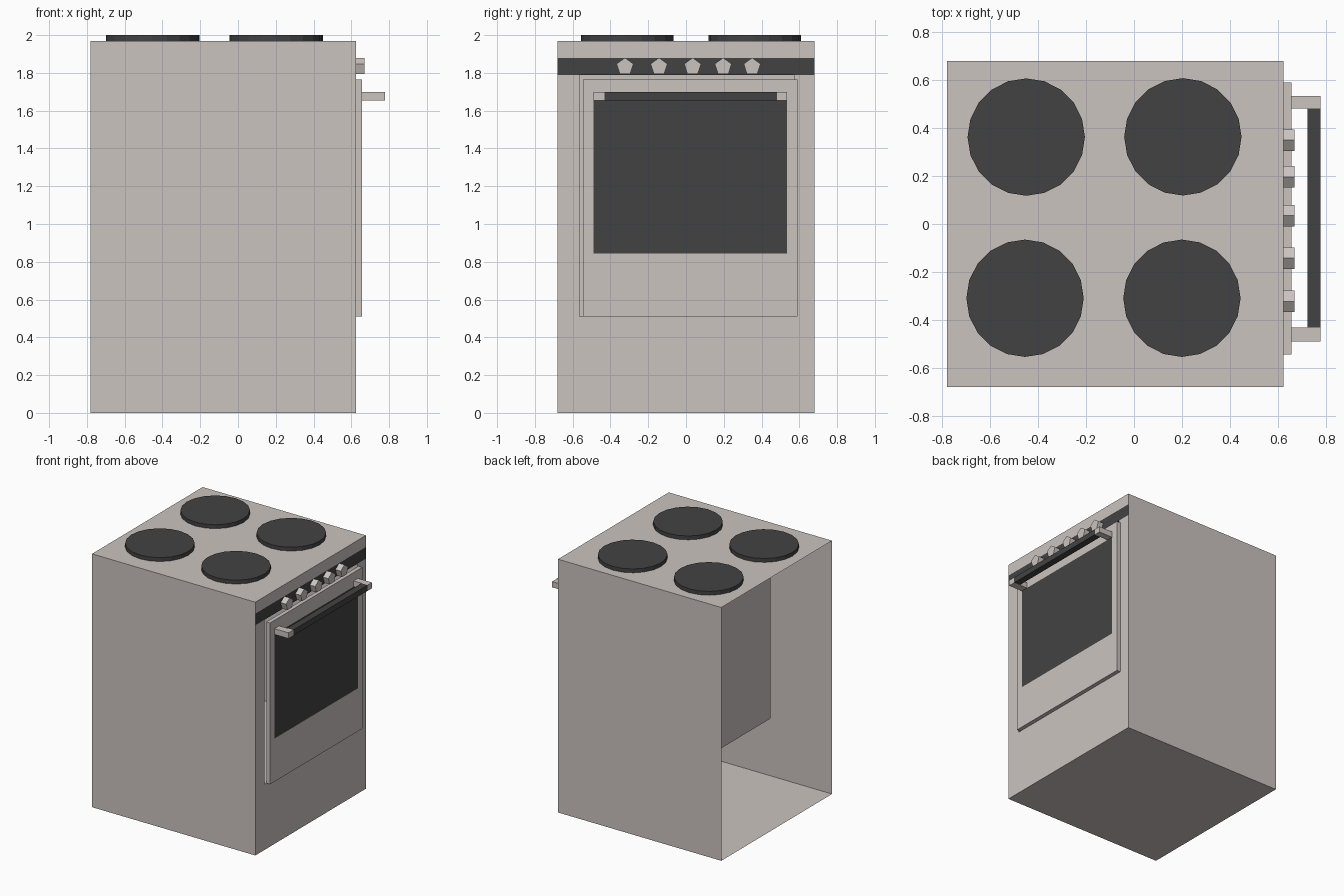
import bpy, bmesh, math
from mathutils import Matrix, Vector

if "Cube" in bpy.data.objects:
    bpy.data.objects.remove(bpy.data.objects["Cube"])


def material(name, rgb):
    m = bpy.data.materials.new(name)
    m.diffuse_color = (*rgb, 1)
    m.use_nodes = True
    m.node_tree.nodes["Principled BSDF"].inputs["Base Color"].default_value = m.diffuse_color
    return m


ENAMEL = material("enamel", (0.60, 0.55, 0.53))
DARK = material("dark_glass", (0.055, 0.055, 0.055))


def finish(bm, name, mats):
    me = bpy.data.meshes.new(name)
    bm.to_mesh(me)
    bm.free()
    for m in mats:
        me.materials.append(m)
    ob = bpy.data.objects.new(name, me)
    bpy.context.collection.objects.link(ob)
    return ob


def box_mesh(lo, hi):
    bm = bmesh.new()
    lo, hi = Vector(lo), Vector(hi)
    bmesh.ops.create_cube(bm, size=1, matrix=Matrix.Translation((lo + hi) / 2)
                          @ Matrix.Diagonal((*(hi - lo), 1)))
    return bm


def box(name, lo, hi, mat):
    return finish(box_mesh(lo, hi), name, [mat])


def cut(bm, ys, zs):
    for axis, values in (((0, 1, 0), ys), ((0, 0, 1), zs)):
        for v in values:
            bmesh.ops.bisect_plane(bm, geom=bm.verts[:] + bm.edges[:] + bm.faces[:],
                                   plane_co=Vector(axis) * v, plane_no=axis)


def front_faces(bm, y0, y1, z0, z1):
    bm.normal_update()
    out = []
    for f in bm.faces:
        c = f.calc_center_median()
        if f.normal.x > 0.9 and y0 < c.y < y1 and z0 < c.z < z1:
            out.append(f)
    return out


def tidy(bm):
    bmesh.ops.dissolve_limit(bm, angle_limit=0.02, verts=bm.verts[:],
                             edges=bm.edges[:], delimit={'MATERIAL'})


def prism(name, sides, radius, depth, matrix, mat):
    bm = bmesh.new()
    bmesh.ops.create_cone(bm, cap_ends=True, segments=sides, radius1=radius,
                          radius2=radius, depth=depth, matrix=matrix)
    return finish(bm, name, [mat])


# Body: open at the back, dark control band, oven cavity pushed in from the front
bm = box_mesh((-0.78, -0.68, 0), (0.625, 0.68, 1.97))
bm.normal_update()
bmesh.ops.delete(bm, geom=[f for f in bm.faces if f.normal.x < -0.9], context='FACES_ONLY')
cut(bm, (-0.565, 0.575), (0.51, 1.79, 1.88))
for f in front_faces(bm, -1, 1, 1.79, 1.88):
    f.material_index = 1
opening = front_faces(bm, -0.565, 0.575, 0.51, 1.79)
cavity = bmesh.ops.extrude_face_region(bm, geom=opening)
bmesh.ops.delete(bm, geom=[f for f in opening if f.is_valid], context='FACES_ONLY')
for v in cavity["geom"]:
    if isinstance(v, bmesh.types.BMVert):
        v.co.x = -0.33
tidy(bm)
finish(bm, "body", [ENAMEL, DARK])

# Oven door with a flush dark window
bm = box_mesh((0.625, -0.545, 0.51), (0.657, 0.59, 1.765))
cut(bm, (-0.49, 0.535), (0.845, 1.655))
for f in front_faces(bm, -0.49, 0.535, 0.845, 1.655):
    f.material_index = 1
tidy(bm)
finish(bm, "oven_door", [ENAMEL, DARK])

# Door handle: two brackets and a dark bar
for i, (y0, y1) in enumerate(((-0.49, -0.432), (0.482, 0.535))):
    box(f"handle_bracket_{i + 1}", (0.657, y0, 1.655), (0.778, y1, 1.70), ENAMEL)
box("handle_bar", (0.725, -0.432, 1.655), (0.778, 0.482, 1.70), DARK)

# Five-sided control knobs, point up
turn = Matrix.Rotation(math.pi / 2, 4, 'Y')
for i, y in enumerate((-0.323, -0.143, 0.035, 0.197, 0.35)):
    m = Matrix.Translation((0.648, y, 1.833)) @ turn
    # Rotate about the knob axis so that one corner faces up
    probe = prism(f"knob_{i + 1}", 5, 0.047, 0.046, Matrix.Identity(4), ENAMEL)
    corner = probe.data.vertices[0].co
    spin = Matrix.Rotation(math.pi - math.atan2(corner.y, corner.x), 4, 'Z')
    probe.data.transform(m @ spin)

# Hot plates
for i, (x, y) in enumerate(((-0.45, 0.363), (0.204, 0.364), (-0.455, -0.31), (0.2, -0.31))):
    prism(f"hot_plate_{i + 1}", 20, 0.245, 0.03, Matrix.Translation((x, y, 1.985)), DARK)
